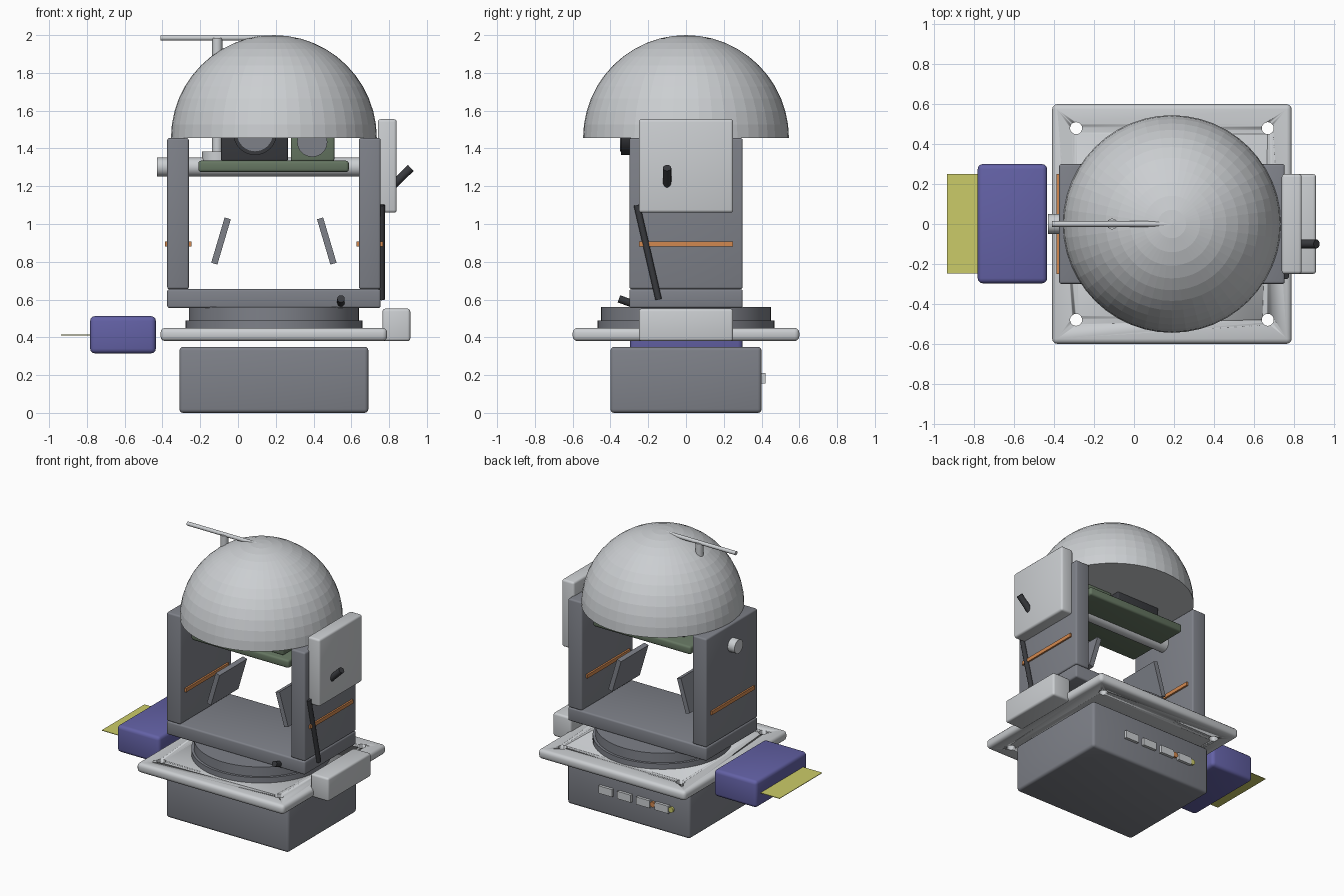
import bpy, bmesh, math
from mathutils import Vector

if "Cube" in bpy.data.objects:
    bpy.data.objects.remove(bpy.data.objects["Cube"])

CX = 0.19  # axis of the turntable


def material(name, rgb):
    m = bpy.data.materials.new(name)
    m.diffuse_color = (*rgb, 1)
    m.use_nodes = True
    m.node_tree.nodes["Principled BSDF"].inputs["Base Color"].default_value = m.diffuse_color
    return m


LIGHT = material("light grey", (0.60, 0.62, 0.64))
DARK = material("mid grey", (0.21, 0.22, 0.25))
BLACK = material("near black", (0.04, 0.042, 0.048))
GREEN = material("board green", (0.13, 0.18, 0.12))
BLUE = material("blue", (0.125, 0.12, 0.38))
YELLOW = material("yellow", (0.60, 0.60, 0.14))
ORANGE = material("orange", (0.65, 0.25, 0.08))


def finish(bm, name, mat, smooth=True):
    me = bpy.data.meshes.new(name)
    bm.to_mesh(me)
    bm.free()
    me.materials.append(mat)
    ob = bpy.data.objects.new(name, me)
    bpy.context.collection.objects.link(ob)
    if smooth:
        bpy.ops.object.select_all(action='DESELECT')
        ob.select_set(True)
        bpy.context.view_layer.objects.active = ob
        bpy.ops.object.shade_smooth_by_angle(angle=math.radians(30))
    return ob


def box(name, mat, x, y, z, bevel=0.0, tilt=0.0):
    """Box from (min, max) ranges, with optional rounded edges and tilt about y."""
    lo, hi = Vector((x[0], y[0], z[0])), Vector((x[1], y[1], z[1]))
    bm = bmesh.new()
    bmesh.ops.create_cube(bm, size=1)
    bmesh.ops.scale(bm, vec=hi - lo, verts=bm.verts)
    if bevel:
        bmesh.ops.bevel(bm, geom=bm.edges[:], offset=bevel, segments=3,
                        profile=0.5, affect='EDGES')
    ob = finish(bm, name, mat, bevel > 0)
    ob.location = (lo + hi) / 2
    ob.rotation_euler.y = tilt
    return ob


def rod(name, mat, a, b, r, r2=None, sides=32):
    """Cylinder or cone between two points."""
    a, b = Vector(a), Vector(b)
    bm = bmesh.new()
    bmesh.ops.create_cone(bm, cap_ends=True, segments=sides, radius1=r,
                          radius2=r if r2 is None else r2, depth=(b - a).length)
    ob = finish(bm, name, mat)
    ob.location = (a + b) / 2
    ob.rotation_euler = (b - a).to_track_quat('Z', 'Y').to_euler()
    return ob


# Base housing and mounting plate with four bolt holes
box("base_housing", DARK, (-0.31, 0.69), (-0.40, 0.40), (0, 0.35), 0.02)
plate = box("mounting_plate", LIGHT, (-0.41, 0.79), (-0.60, 0.60), (0.38, 0.45), 0.025)
for i in (-1, 1):
    for j in (-1, 1):
        x, y = CX + 0.48 * i, 0.48 * j
        cutter = rod("hole_cutter", LIGHT, (x, y, 0.3), (x, y, 0.5), 0.03)
        cutter.hide_render = True
        cutter.hide_set(True)
        mod = plate.modifiers.new("bolt_hole", 'BOOLEAN')
        mod.object, mod.operation, mod.solver = cutter, 'DIFFERENCE', 'EXACT'

# Rear ports and indicator lights
for i in range(4):
    x = 0.365 - 0.153 * i
    box("rear_port", LIGHT, (x - 0.055, x + 0.055), (0.38, 0.42), (0.155, 0.21))
for x, mat in ((-0.015, ORANGE), (-0.165, YELLOW)):
    rod("indicator_light", mat, (x, 0.39, 0.185), (x, 0.415, 0.185), 0.02, sides=16)

# Turntable bearing
rod("bearing_ring", DARK, (CX, 0, 0.45), (CX, 0, 0.49), 0.468, sides=64)
rod("bearing_hub", DARK, (CX, 0, 0.49), (CX, 0, 0.56), 0.45, sides=64)

# Yoke: deck, two arms with trim strips, and slanted inner plates
box("yoke_deck", DARK, (-0.375, 0.755), (-0.30, 0.30), (0.555, 0.655), 0.012)
for s in (-1, 1):
    def span(a, b):
        return tuple(sorted((CX + s * a, CX + s * b)))
    box("yoke_arm", DARK, span(0.45, 0.565), (-0.30, 0.30), (0.655, 1.455), 0.012)
    box("arm_trim_strip", ORANGE, span(0.437, 0.577), (-0.25, 0.25), (0.88, 0.907))
    box("slanted_plate", DARK, span(0.263, 0.297), (-0.16, 0.16), (0.785, 1.035),
        tilt=-s * math.radians(16.5))

# Tilt axle and sensor board
rod("tilt_axle", LIGHT, (-0.43, 0, 1.302), (0.81, 0, 1.302), 0.05)
box("sensor_board", GREEN, (-0.21, 0.587), (-0.25, 0.25), (1.275, 1.335), 0.015)

# Camera with lens, and second sensor
box("camera_body", BLACK, (-0.09, 0.265), (-0.24, 0.15), (1.333, 1.60), 0.01)
rod("camera_lens", BLACK, (0.09, -0.22, 1.48), (0.09, -0.345, 1.48), 0.115)
rod("camera_lens_glass", DARK, (0.09, -0.34, 1.48), (0.09, -0.349, 1.48), 0.095)
box("range_sensor", GREEN, (0.28, 0.51), (-0.20, 0.10), (1.333, 1.56), 0.01)
rod("range_sensor_lens", DARK, (0.393, -0.19, 1.435), (0.393, -0.22, 1.435), 0.08)

# Dome: capped upper half of a faceted sphere
bm = bmesh.new()
bmesh.ops.create_uvsphere(bm, u_segments=48, v_segments=24, radius=0.545)
bmesh.ops.bisect_plane(bm, geom=bm.verts[:] + bm.edges[:] + bm.faces[:],
                       plane_co=(0, 0, 0), plane_no=(0, 0, 1),
                       clear_inner=True, dist=1e-4)
bmesh.ops.holes_fill(bm, edges=[e for e in bm.edges if e.is_boundary], sides=0)
bmesh.ops.recalc_face_normals(bm, faces=bm.faces[:])
dome = finish(bm, "dome", LIGHT, smooth=False)
dome.location = (CX, 0, 1.455)

# Antenna mast, foot and cross rod
rod("mast_foot", LIGHT, (-0.11, 0, 1.33), (-0.11, 0, 1.385), 0.08)
rod("mast", LIGHT, (-0.11, 0, 1.38), (-0.11, 0, 1.985), 0.027)
rod("antenna_rod", LIGHT, (-0.41, 0, 1.985), (0.19, 0, 1.985), 0.014, sides=16)

# Side drive box with lever, brace and lower box
box("side_box", LIGHT, (0.74, 0.84), (-0.25, 0.25), (1.06, 1.555), 0.015)
rod("side_lever", BLACK, (0.80, -0.10, 1.185), (0.915, -0.10, 1.297), 0.022, sides=16)
rod("side_brace", BLACK, (0.76, -0.26, 1.10), (0.76, -0.145, 0.60), 0.017, sides=16)
box("lower_side_box", LIGHT, (0.765, 0.912), (-0.25, 0.25), (0.38, 0.552), 0.015)

# Deck knob
rod("deck_knob", BLACK, (0.545, -0.27, 0.573), (0.545, -0.355, 0.604), 0.02, sides=16)

# Detached blue unit with paper sheet
box("blue_unit", BLUE, (-0.783, -0.435), (-0.297, 0.30), (0.315, 0.512), 0.025)
box("paper_sheet", YELLOW, (-0.938, -0.75), (-0.247, 0.25), (0.411, 0.415))
